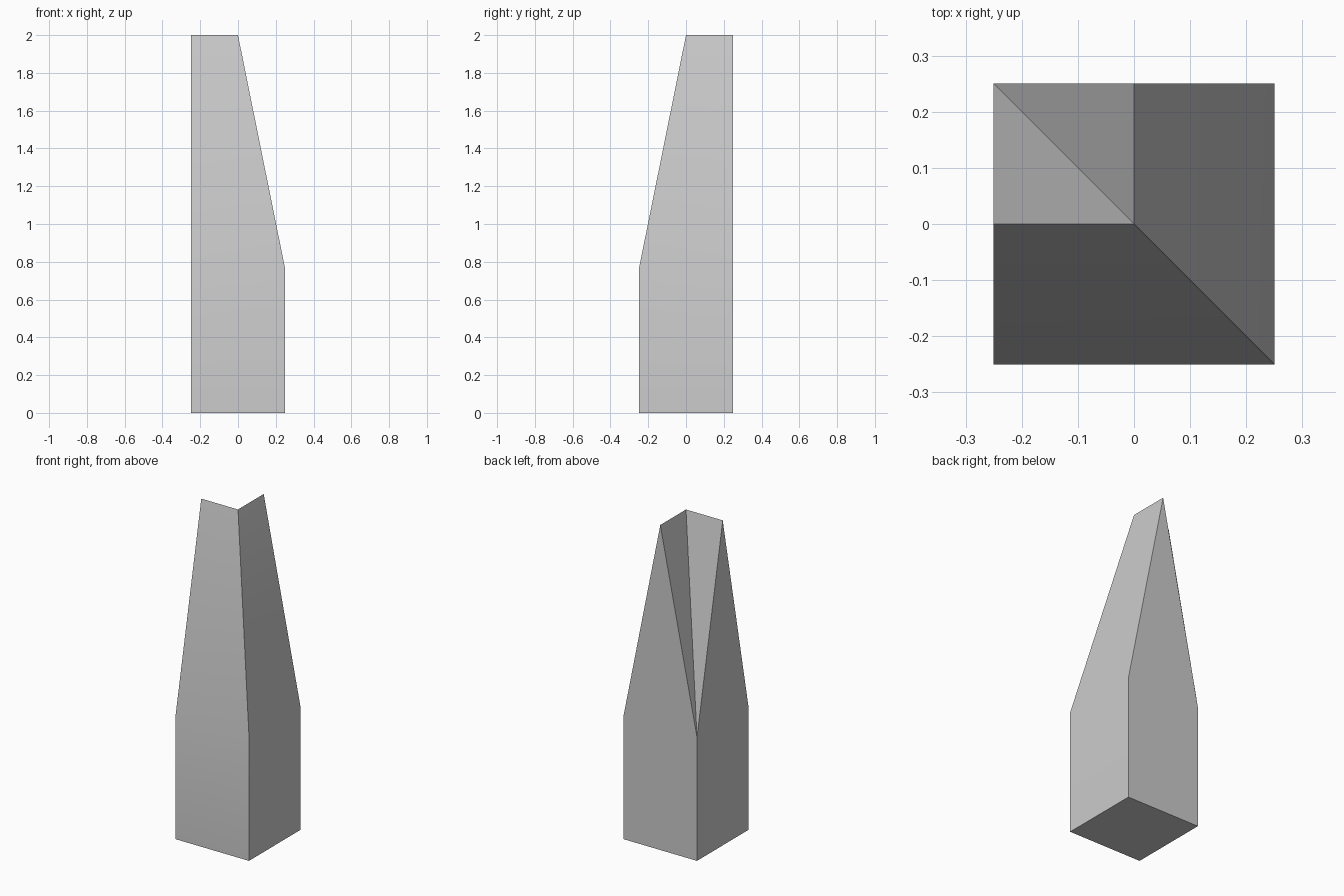
import bpy
import bmesh
import math

HALF, SHOULDER, TOP = 0.25, 0.76, 2.0

cube = bpy.data.objects.get("Cube")
if cube:
    bpy.data.objects.remove(cube, do_unlink=True)

# Single plain grey
grey = bpy.data.materials.new("plain_grey")
grey.use_nodes = True
color = (0.6, 0.6, 0.6, 1)
grey.diffuse_color = color
grey.node_tree.nodes["Principled BSDF"].inputs["Base Color"].default_value = color

bm = bmesh.new()


def square_ring(z):
    corners = [(-1, -1), (1, -1), (1, 1), (-1, 1)]
    return [bm.verts.new((x * HALF, y * HALF, z)) for x, y in corners]


# Square shaft
base = square_ring(0)
ring = square_ring(SHOULDER)
bm.faces.new(base[::-1])
for i in range(4):
    j = (i + 1) % 4
    bm.faces.new((base[i], base[j], ring[j], ring[i]))

# L-shaped ridge above the shaft
front_left, front_right, back_right, back_left = ring
ridge_end_a = bm.verts.new((-HALF, 0, TOP))
ridge_corner = bm.verts.new((0, 0, TOP))
ridge_end_b = bm.verts.new((0, HALF, TOP))

# Outer slopes, gable ends and the inner valley
bm.faces.new((front_left, front_right, ridge_corner, ridge_end_a))
bm.faces.new((front_right, back_right, ridge_end_b, ridge_corner))
bm.faces.new((back_right, back_left, ridge_end_b))
bm.faces.new((back_left, front_left, ridge_end_a))
bm.faces.new((ridge_end_a, ridge_corner, back_left))
bm.faces.new((ridge_corner, ridge_end_b, back_left))
bmesh.ops.recalc_face_normals(bm, faces=bm.faces)

mesh = bpy.data.meshes.new("tower")
bm.to_mesh(mesh)
bm.free()
mesh.materials.append(grey)
tower = bpy.data.objects.new("tower", mesh)
bpy.context.collection.objects.link(tower)

# Soft bend at the shoulder, crisp corners
bpy.context.view_layer.objects.active = tower
tower.select_set(True)
bpy.ops.object.shade_smooth_by_angle(angle=math.radians(30))
